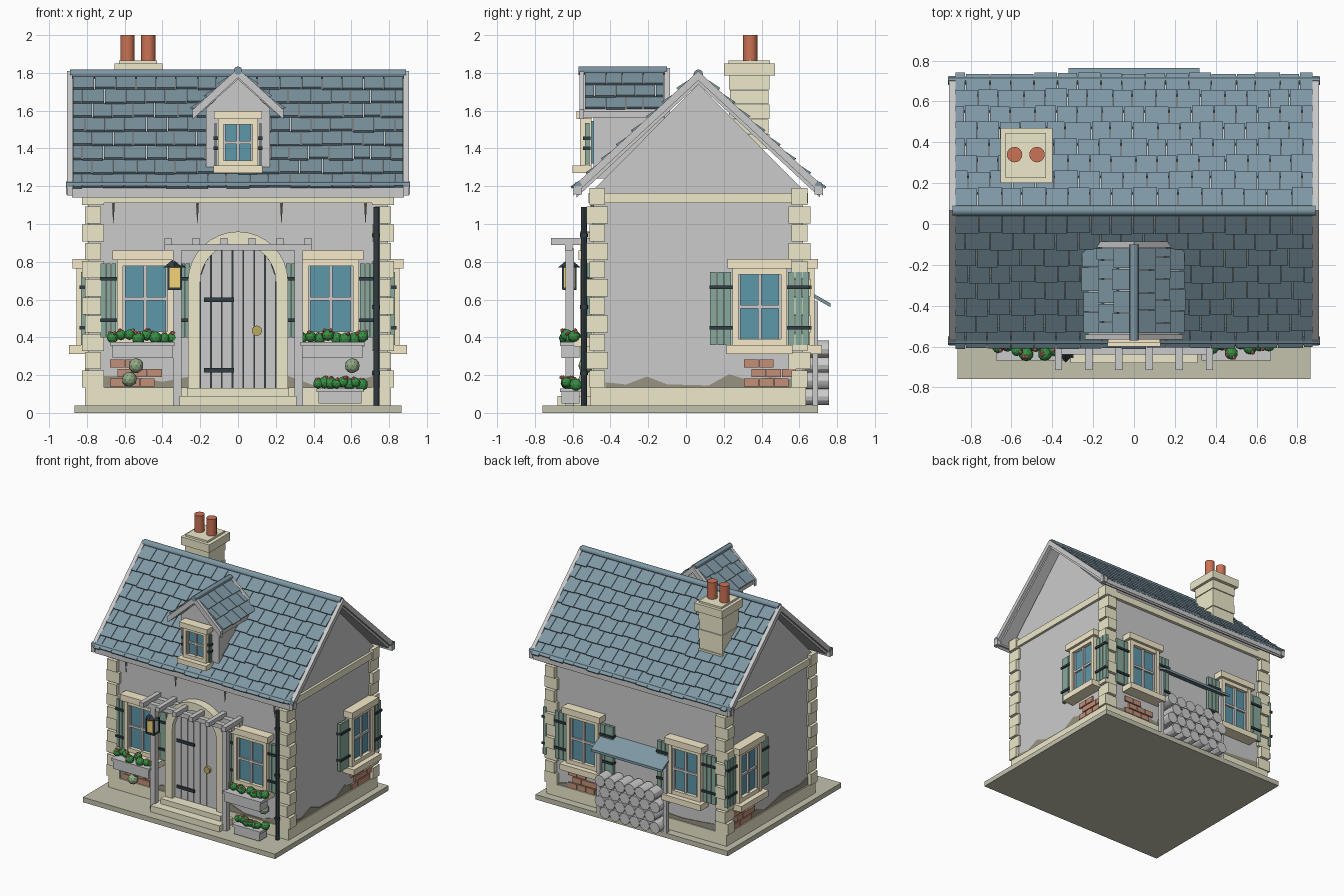
import bpy, bmesh, random
from math import pi, sin, cos
from mathutils import Matrix, Vector

if "Cube" in bpy.data.objects:
    bpy.data.objects.remove(bpy.data.objects["Cube"])

random.seed(4)
COL = dict(cream=(.86, .82, .6), trim=(.92, .83, .6), slate=(.21, .31, .37), glass=(.11, .31, .4),
           green=(.25, .4, .33), dark=(.03, .045, .054), pot=(.6, .17, .09), brick=(.55, .28, .19),
           stain=(.31, .29, .22), slab=(.55, .54, .42), leaf=(.04, .28, .06), sage=(.28, .4, .23),
           glow=(.9, .65, .18), pink=(.9, .25, .2), brass=(.5, .4, .12))
MATS = {}
I = Matrix()
T = Matrix.Translation
YZ = Matrix.Rotation(pi / 2, 4, 'Z')      # local x becomes world y


def finish(name, bm, col=None, M=I, smooth=False):
    bm.transform(M)
    bmesh.ops.recalc_face_normals(bm, faces=bm.faces)
    for f in bm.faces:
        f.smooth = smooth
    me = bpy.data.meshes.new(name)
    bm.to_mesh(me)
    bm.free()
    ob = bpy.data.objects.new(name, me)
    bpy.context.collection.objects.link(ob)
    if smooth:
        bpy.ops.object.select_all(action='DESELECT')
        ob.select_set(True)
        bpy.context.view_layer.objects.active = ob
        bpy.ops.object.shade_smooth_by_angle()
    if col:
        if col not in MATS:
            MATS[col] = bpy.data.materials.new(col)
            MATS[col].diffuse_color = (*COL[col], 1)
        me.materials.append(MATS[col])


def add_box(bm, b):
    x0, x1, y0, y1, z0, z1 = b
    m = T(((x0 + x1) / 2, (y0 + y1) / 2, (z0 + z1) / 2)) @ Matrix.Diagonal((x1 - x0, y1 - y0, z1 - z0, 1))
    return bmesh.ops.create_cube(bm, size=1, matrix=m)['verts']


def boxes(name, items, col=None, M=I):
    bm = bmesh.new()
    for b in items:
        add_box(bm, b)
    finish(name, bm, col, M)


def prism(name, pts, y0, y1, col=None, M=I):
    """Extrude an x-z profile along y."""
    bm = bmesh.new()
    f = bm.faces.new([bm.verts.new((x, y0, z)) for x, z in pts])
    r = bmesh.ops.extrude_face_region(bm, geom=[f])
    bmesh.ops.translate(bm, vec=(0, y1 - y0, 0), verts=[v for v in r['geom'] if isinstance(v, bmesh.types.BMVert)])
    finish(name, bm, col, M)


def cyls(name, items, col=None, n=12, tip=1):
    bm = bmesh.new()
    for p, q, r in items:
        p, q = Vector(p), Vector(q)
        m = T((p + q) / 2) @ (q - p).to_track_quat('Z', 'Y').to_matrix().to_4x4()
        bmesh.ops.create_cone(bm, cap_ends=True, segments=n, radius1=r, radius2=r * tip, depth=(q - p).length, matrix=m)
    finish(name, bm, col, smooth=True)


def balls(name, items, col):
    bm = bmesh.new()
    for x, y, z, r in items:
        bmesh.ops.create_icosphere(bm, subdivisions=1 if r < .02 else 2, radius=r, matrix=T((x, y, z)))
    finish(name, bm, col)


def chevron(cx, hw, top, eave, t):
    return [(cx - hw, eave), (cx, top), (cx + hw, eave), (cx + hw, eave - t), (cx, top - t), (cx - hw, eave - t)]


def tiles(name, origin, down, length, width, rows, cols, other):
    """Overlapping slates: down = slope direction, other = ridge direction."""
    d, x = Vector(down).normalized(), Vector(other)
    n = x.cross(d)
    if n.z < 0:
        x, n = -x, -n
    M = T(origin) @ Matrix((x, d, n)).transposed().to_4x4()
    bm = bmesh.new()
    rl, w = length / rows, width / cols
    for r in range(rows):
        cuts = [-width / 2] + [-width / 2 + w * (i + (.5 if r % 2 else 1)) + random.uniform(-.1, .1) * w
                               for i in range(cols if r % 2 else cols - 1)] + [width / 2]
        for a, b in zip(cuts, cuts[1:]):
            e = random.uniform(-.006, .006)
            for v in add_box(bm, (a + .002, b - .002, r * rl, (r + 1) * rl + .012 + e, 0, .014)):
                v.co.z += (v.co.y - r * rl) * .17
    finish(name, bm, 'slate', M)


# ground slab, walls and plinth
CY, Y0, Y1 = .065, -.49, .62
boxes('base_slab', [(-.865, .865, -.76, .70, 0, .04)], 'slab')
prism('house_walls', [(Y0, .04), (Y1, .04), (Y1, 1.18), (CY, 1.74), (Y0, 1.18)], -.795, .795, None, YZ)
boxes('plinth', [(-.81, .81, -.505, .635, .04, .135)], 'cream')
boxes('wall_band', [(-.815, .815, -.515, .645, 1.11, 1.165)], 'cream')
quoins = []
for i in range(11):
    z = .135 + i * .0965
    a, b = ((.058, .042), (.042, .058))[i % 2]
    for sx in (-1, 1):
        for y, sy in ((-.47, -1), (.6, 1)):
            x = sx * .768
            quoins.append((x - a, x + a, y - b, y + b, z, z + .09))
boxes('corner_quoins', quoins, 'cream')

# main roof
prism('roof_deck', chevron(CY, .645, 1.775, 1.175, .035), -.88, .88, None, YZ)
for nm, a in (('left', .875), ('right', -.905)):
    prism('bargeboard_' + nm, chevron(CY, .66, 1.81, 1.2, .05), a, a + .03, None, YZ)
boxes('fascia', [(-.91, .91, -.585, -.55, 1.155, 1.2), (-.91, .91, .68, .715, 1.155, 1.2)])
cyls('gutters', [((-.91, y, 1.205), (.91, y, 1.205), .02) for y in (-.572, .702)], 'slate', 8)
for s, nm in ((-1, 'front'), (1, 'back')):
    tiles('roof_tiles_' + nm, (0, CY, 1.78), (0, s * .645, -.6), .875, 1.75, 8, 16, (1, 0, 0))
cyls('roof_ridge', [((-.89, CY, 1.793), (.89, CY, 1.793), .025)], 'slate')

# chimney
boxes('chimney_stack', [(-.53 - w, -.53 + w, .335 - w, .335 + w, 1.4 + i * .078, 1.476 + i * .078)
                        for i, w in enumerate((.108, .103, .108, .103, .108))], 'cream')
boxes('chimney_cap', [(-.655, -.4, .2, .47, 1.785, 1.85), (-.63, -.43, .225, .445, 1.85, 1.865)], 'cream')
cyls('chimney_pots', [((x, .34, 1.86), (x, .34, 2), .038) for x in (-.585, -.475)], 'pot', 16)

# dormer
prism('dormer_walls', [(-.17, 1.24), (.17, 1.24), (.17, 1.61), (0, 1.77), (-.17, 1.61)], -.49, -.1)
prism('dormer_roof_deck', chevron(0, .225, 1.795, 1.595, .03), -.54, -.1)
for nm, a, b in (('front', -.565, -.54), ('back', -.115, -.085)):
    prism('dormer_bargeboard_' + nm, chevron(0, .24, 1.825, 1.605, .05), a, b)
for s in (-1, 1):
    tiles('dormer_tiles', (0, -.327, 1.797), (s * .225, 0, -.2), .295, .42, 3, 4, (0, 1, 0))
cyls('dormer_ridge', [((0, -.57, 1.812), (0, -.1, 1.812), .022)], 'slate')


# windows: local -y points out of the wall
def window(name, M, hw, z0, z1, shutter=0, k=1):
    f, zm = .032 * k, (z0 + z1) / 2
    boxes(name + '_glass', [(-hw + .01, hw - .01, -.03, .01, z0 + .01, z1 - .01)], 'glass', M)
    boxes(name + '_frame', [(-hw, -hw + f, -.06, 0, z0, z1), (hw - f, hw, -.06, 0, z0, z1),
                            (-hw, hw, -.058, 0, z1 - f, z1), (-hw, hw, -.058, 0, z0, z0 + f),
                            (-hw - .025 * k, hw + .025 * k, -.08, 0, z1, z1 + .05 * k),
                            (-hw - .03 * k, hw + .03 * k, -.1, 0, z0 - .048 * k, z0)], 'trim', M)
    b = .009 * k
    boxes(name + '_muntins', [(-b, b, -.045, 0, z0 + f, z1 - f), (-hw + f, hw - f, -.044, 0, zm - b, zm + b),
                              (-hw + f, -hw + f + .012, -.046, 0, z0 + f, z1 - f),
                              (hw - f - .012, hw - f, -.046, 0, z0 + f, z1 - f)], None, M)
    if shutter:
        a, c = hw + .006, hw + .006 + shutter
        planks = [(a + shutter * i / 3, a + shutter * (i + 1) / 3 - .004, -.035, -.01, z0, z1 - .02) for i in range(3)]
        bars = [(a - .01, c, -.045, -.005, z - .009, z + .009) for z in (z0 + .09, z1 - .1)]
        for nm, its, col in (('_shutters', planks, 'green'), ('_hinges', bars, 'dark')):
            boxes(name + nm, its + [(-q[1], -q[0], *q[2:]) for q in its], col, M)


for sx in (-1, 1):
    window('front_window', T((sx * .49, Y0, 0)), .15, .4, .81, .085)
    window('back_window', T((sx * .46, Y1, 0)) @ Matrix.Rotation(pi, 4, 'Z'), .145, .36, .765, .115)
    window('side_window', T((sx * .795, .39, 0)) @ Matrix.Rotation(sx * pi / 2, 4, 'Z'), .145, .36, .765, .115)
window('dormer_window', T((0, -.5, 0)), .105, 1.31, 1.555, .018, .85)

# arched door, surround and steps
def arch(r, n=16):
    return [(r * cos(pi * i / n), .695 + r * sin(pi * i / n)) for i in range(n + 1)]


prism('door_surround', [(.265, .13)] + arch(.265) + [(-.265, .13), (-.2, .13)] + arch(.2)[::-1] + [(.2, .13)],
      -.56, -.48, 'cream')
prism('door_backing', [(.2, .13)] + arch(.2) + [(-.2, .13)], -.51, -.48, 'dark')
for i in range(7):
    a, b = -.2 + i * .0571 + .002, -.2 + (i + 1) * .0571 - .002
    top = [(x, .695 + max(0, .04 - x * x) ** .5) for x in (b, (a + b) / 2, a)]
    prism('door_plank', [(a, .13), (b, .13)] + top, -.525, -.5)
boxes('door_hinges', [(-.18, -.02, -.535, -.52, z - .012, z + .012) for z in (.225, .6)], 'dark')
cyls('door_knob', [((.1, -.545, .435), (.1, -.52, .435), .027)], 'brass', 16)
boxes('door_steps', [(-.31, .31, -.68, -.49, .04, .09), (-.27, .27, -.61, -.49, .09, .132)], 'cream')

# pergola
boxes('pergola_posts', [(x - .022, x + .022, -.637, -.593, .04, .87) for x in (-.322, .322)])
boxes('pergola_beams', [(-.39, .39, -.64, -.6, .86, .895), (-.39, .39, -.54, -.5, .86, .895)])
boxes('pergola_rafters', [(x - .018, x + .018, -.715, -.49, .888, .925) for x in [-.37 + .148 * i for i in range(6)]])

# lantern
boxes('lantern_glass', [(-.367, -.303, -.65, -.586, .665, .77)], 'glow')
boxes('lantern_frame', [(-.335 + i * .033 - .006, -.335 + i * .033 + .006, -.618 + j * .033 - .006,
                         -.618 + j * .033 + .006, .655, .775) for i in (-1, 1) for j in (-1, 1)]
      + [(-.372, -.298, -.655, -.581, .65, .665)], 'dark')
cyls('lantern_roof', [((-.335, -.618, .77), (-.335, -.618, .81), .06)], 'dark', 4, .2)


# flower boxes
def planter(name, x, hw, z0, z1):
    boxes(name, [(x - hw, x + hw, -.66, -.565, z0, z1), (x - hw - .01, x + hw + .01, -.668, -.557, z1 - .02, z1)])
    R = random.uniform
    leaves = [(x + (i / 7 * 2 - 1) * hw, -.61 + R(-.03, .03), z1 + R(.015, .04), R(.026, .036)) for i in range(8)]
    balls(name + '_leaves', leaves, 'leaf')
    balls(name + '_blossoms', [(lx + R(-.02, .02), ly - R(-.01, .028), lz + r * .8, .011)
                               for lx, ly, lz, r in leaves for _ in range(2)], 'pink')


planter('window_box_left', -.505, .16, .29, .375)
planter('window_box_right', .5, .16, .29, .375)
planter('ground_planter', .54, .115, .05, .13)
balls('round_plants', [(-.54, -.53, .25, .04), (-.575, -.53, .178, .04), (.605, -.53, .25, .04)], 'sage')

# downpipe and drip marks
cyls('downpipe', [((.733, -.54, .04), (.733, -.54, 1.09), .015)]
     + [((.733, -.54, z), (.733, -.54, z + .02), .02) for z in (.2, .55, .93)], 'dark')
cyls('eave_drips', [((x, -.497, 1.11), (x, -.497, 1.0), .009) for x in (-.66, -.215, .23, .675)], 'stain', 6, .1)

# bricks showing through and damp stain, on each wall
WALLS = [('front', T((0, Y0, 0)), .72, -.56), ('back', T((0, Y1, 0)) @ Matrix.Rotation(pi, 4, 'Z'), .72, -.5),
         ('right', T((.795, CY, 0)) @ YZ, .49, .36), ('left', T((-.795, CY, 0)) @ YZ.inverted(), .49, -.36)]
for nm, M, hw, bx in WALLS:
    pts = [(-hw + 2 * hw * i / 9, random.uniform(.145, .205)) for i in range(10)]
    prism('damp_stain_' + nm, [(hw, .13), (-hw, .13)] + pts, -.006, .01, 'stain', M)
    boxes('exposed_bricks_' + nm, [(bx + u - .038, bx + u + .038, -.014, .01, .14 + r * .05, .182 + r * .05)
                                   for r, us in enumerate(((-.08, 0, .08), (-.04, .04, .12), (-.08, .0)))
                                   for u in us], 'brick', M)

# log store behind the house
cyls('log_pile', [((x * .09 + (.022 if r % 2 else -.022), .63, .088 + r * .083),
                   (x * .09 + (.022 if r % 2 else -.022), .758, .088 + r * .083), .045)
                  for r in range(4) for x in (-2.5, -1.5, -.5, .5, 1.5, 2.5)])
boxes('log_store_posts', [(x - .015, x + .015, .67, .7, .04, .59) for x in (-.3, .3)])
prism('log_store_canopy', [(.615, .645), (.765, .56), (.765, .58), (.615, .665)], -.32, .32, 'slate', YZ)

for m in bpy.data.materials:
    if m.users and not m.is_grease_pencil:
        m.use_nodes = True
        m.node_tree.nodes["Principled BSDF"].inputs["Base Color"].default_value = m.diffuse_color
